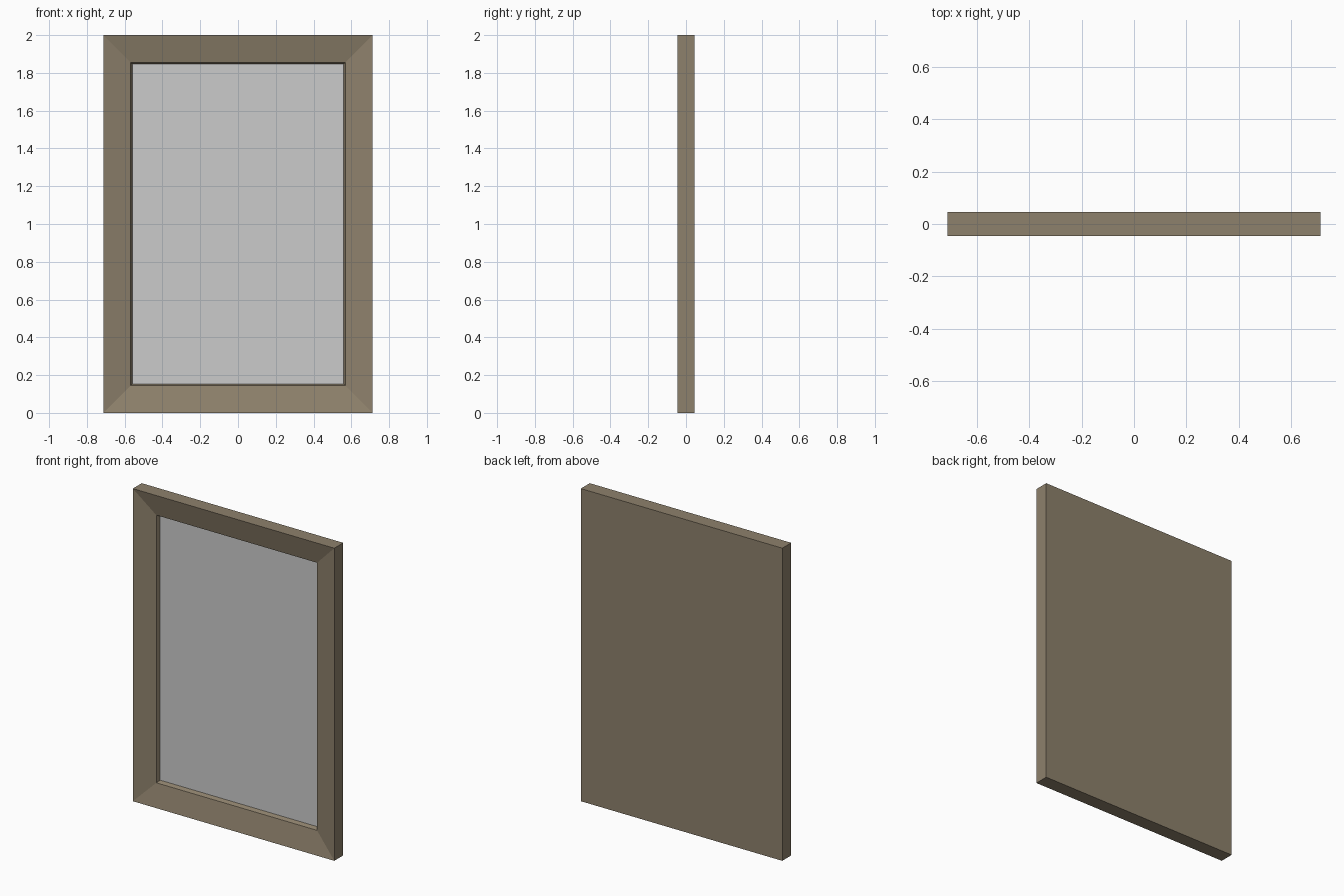
import bpy, bmesh

if "Cube" in bpy.data.objects:
    bpy.data.objects.remove(bpy.data.objects["Cube"])

HALF_W, HEIGHT, HALF_D = 0.713, 2.0, 0.045

# Profile from back edge to glass seat: (inset from outer edge, y)
PROFILE = [(0.0, HALF_D), (0.0, -HALF_D), (0.144, -0.013), (0.154, 0.012)]


def ring(bm, inset, y):
    """Rectangular loop of vertices, inset from the outer outline."""
    x, z0, z1 = HALF_W - inset, inset, HEIGHT - inset
    return [bm.verts.new((a, y, b)) for a, b in ((-x, z0), (x, z0), (x, z1), (-x, z1))]


def finish(bm, name, color=None):
    mesh = bpy.data.meshes.new(name)
    bm.to_mesh(mesh)
    bm.free()
    obj = bpy.data.objects.new(name, mesh)
    bpy.context.collection.objects.link(obj)
    if color:
        mat = bpy.data.materials.new(name + "_material")
        mat.diffuse_color = color
        mat.use_nodes = True
        mat.node_tree.nodes["Principled BSDF"].inputs["Base Color"].default_value = mat.diffuse_color
        mesh.materials.append(mat)
    return obj


# Mitred frame with sloped front, inner lip and solid back
bm = bmesh.new()
rings = [ring(bm, inset, y) for inset, y in PROFILE]
for a, b in zip(rings, rings[1:]):
    for i in range(4):
        j = (i + 1) % 4
        bm.faces.new((a[i], a[j], b[j], b[i]))
bm.faces.new(rings[0][::-1])
bmesh.ops.recalc_face_normals(bm, faces=bm.faces)
# Outward check: the back face must point to +y
bm.faces.ensure_lookup_table()
if bm.faces[-1].normal.y < 0:
    bmesh.ops.reverse_faces(bm, faces=bm.faces)
finish(bm, "frame", (0.27, 0.22, 0.15, 1))

# Recessed mirror pane facing the front
bm = bmesh.new()
bm.faces.new(ring(bm, *PROFILE[-1]))
finish(bm, "mirror_pane")
